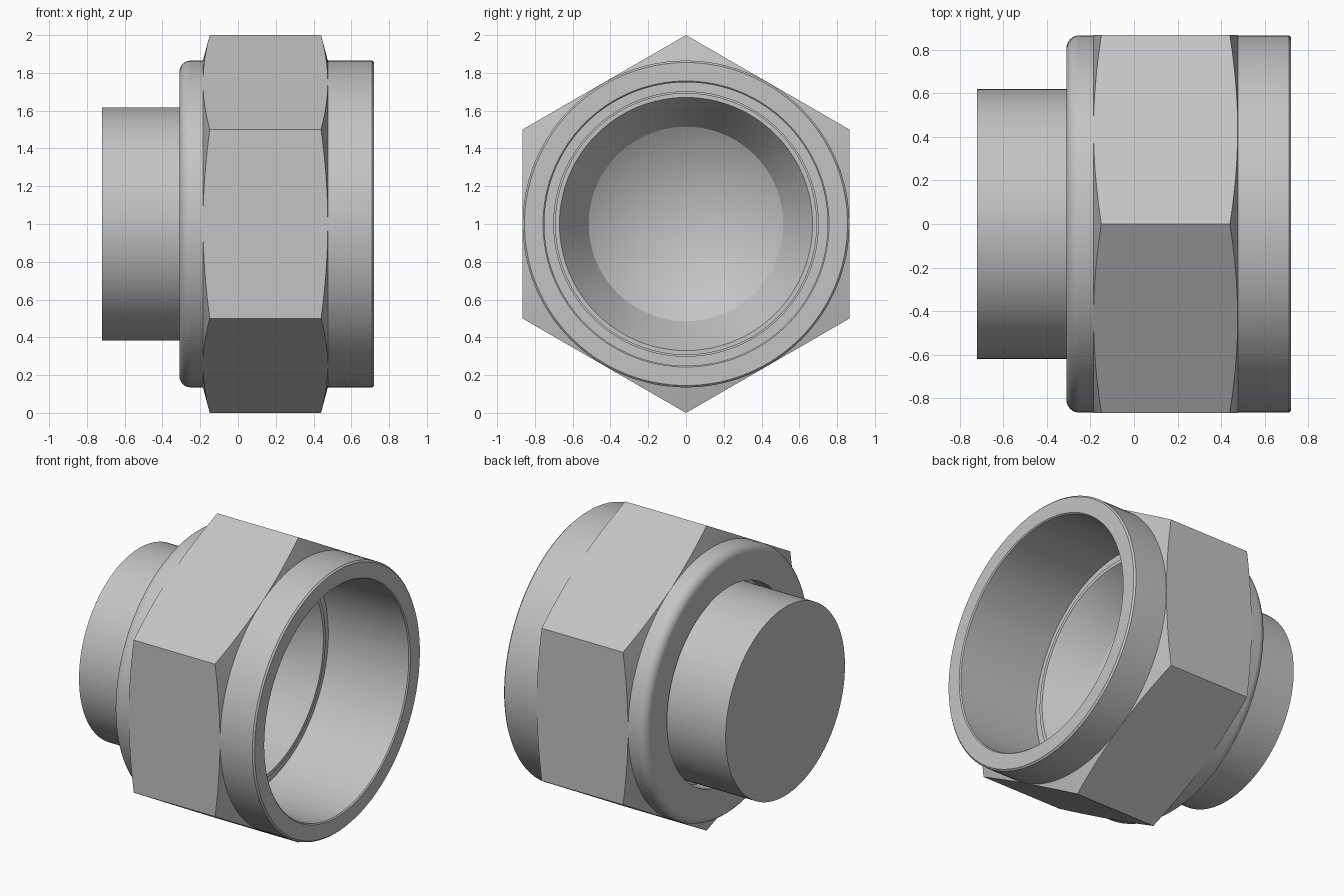
import bpy, bmesh
from math import sin, cos, pi, radians

old = bpy.data.objects.get("Cube")
if old:
    bpy.data.objects.remove(old, do_unlink=True)

AXIS_Z = 1.0      # height of the fitting's axis, which runs along x
SEGMENTS = 128

steel = bpy.data.materials.new("grey_steel")
steel.use_nodes = True
steel.diffuse_color = (0.55, 0.55, 0.55, 1)
steel.node_tree.nodes["Principled BSDF"].inputs["Base Color"].default_value = (0.55, 0.55, 0.55, 1)


def make_object(name, bm):
    bmesh.ops.recalc_face_normals(bm, faces=bm.faces)
    mesh = bpy.data.meshes.new(name)
    bm.to_mesh(mesh)
    bm.free()
    mesh.materials.append(steel)
    obj = bpy.data.objects.new(name, mesh)
    bpy.context.collection.objects.link(obj)
    return obj


def lathe(name, profile, closed=True):
    """Turn (x, radius) points about the horizontal axis."""
    bm = bmesh.new()
    rings = []
    for x, r in profile:
        if r == 0:
            rings.append([bm.verts.new((x, 0, AXIS_Z))] * SEGMENTS)
            continue
        angles = [2 * pi * i / SEGMENTS for i in range(SEGMENTS)]
        rings.append([bm.verts.new((x, r * sin(a), AXIS_Z + r * cos(a))) for a in angles])
    pairs = list(zip(rings, rings[1:]))
    if closed:
        pairs.append((rings[-1], rings[0]))
    for a, b in pairs:
        for i in range(SEGMENTS):
            j = (i + 1) % SEGMENTS
            corners = list(dict.fromkeys((a[i], a[j], b[j], b[i])))
            bm.faces.new(corners)
    return make_object(name, bm)


def smooth(obj, angle=22):
    bpy.ops.object.select_all(action='DESELECT')
    obj.select_set(True)
    bpy.context.view_layer.objects.active = obj
    bpy.ops.object.shade_smooth_by_angle(angle=radians(angle))


# Nut sleeve: rounded back collar, bevelled mouth, stepped bore
fillet = 0.06
collar = [(-0.31 + fillet * (1 - cos(t)), 0.865 - fillet * (1 - sin(t)))
          for t in [pi / 2 * i / 8 for i in range(9)]]
sleeve = lathe("nut_sleeve", [(-0.31, 0.64)] + collar + [
    (0.71, 0.865), (0.72, 0.855), (0.72, 0.757), (0.713, 0.75),
    (0.13, 0.75), (0.13, 0.70), (-0.2, 0.70), (-0.2, 0.64)])
smooth(sleeve)

# Hexagonal grip: prism trimmed by a ring with conical ends
bm = bmesh.new()
ends = [[bm.verts.new((x, sin(k * pi / 3), AXIS_Z + cos(k * pi / 3))) for k in range(6)]
        for x in (-0.3, 0.6)]
for end in ends:
    bm.faces.new(end)
for k in range(6):
    n = (k + 1) % 6
    bm.faces.new((ends[0][k], ends[0][n], ends[1][n], ends[1][k]))
grip = make_object("hex_grip", bm)
trimmer = lathe("grip_trimmer", [
    (-0.187, 0.8), (-0.187, 0.86), (-0.147, 1.01),
    (0.437, 1.01), (0.477, 0.86), (0.477, 0.8)])
trimmer.hide_render = True
trim = grip.modifiers.new("trim", 'BOOLEAN')
trim.operation = 'INTERSECT'
trim.solver = 'EXACT'
trim.object = trimmer
bpy.context.view_layer.objects.active = grip
bpy.ops.object.modifier_apply(modifier=trim.name)
bpy.data.objects.remove(trimmer, do_unlink=True)
smooth(grip, 12)

# Plug: solid stub behind, flanged head with a conical seat and drilled point
plug = lathe("plug", [
    (-0.72, 0), (-0.72, 0.618), (-0.2, 0.618), (-0.2, 0.693),
    (0.15, 0.693), (0.15, 0.67), (-0.11, 0.515), (-0.45, 0)], closed=False)
smooth(plug)
